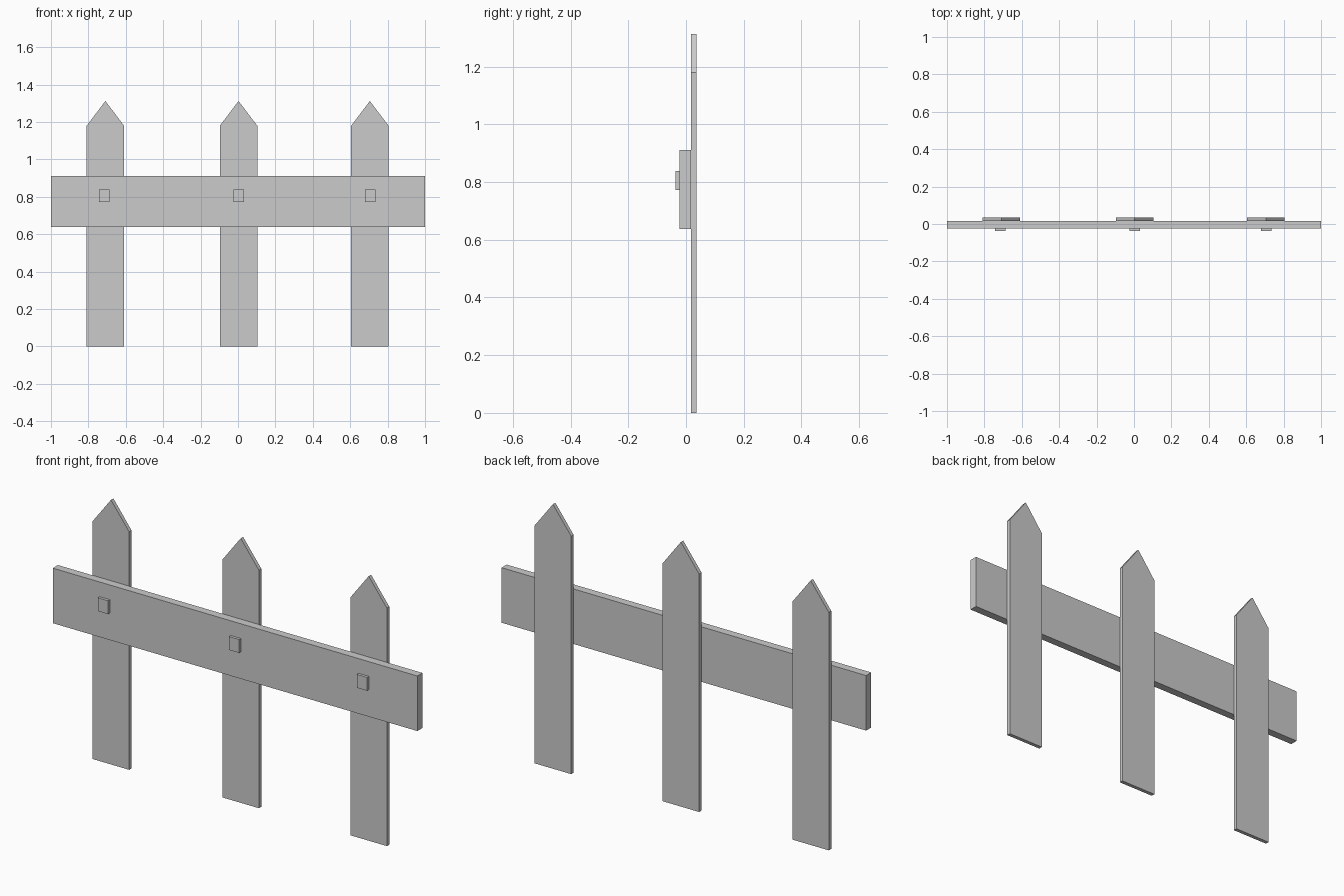
import bpy, bmesh

if "Cube" in bpy.data.objects:
    bpy.data.objects.remove(bpy.data.objects["Cube"])


def prism(name, profile, y0, y1):
    """Extrude an (x, z) outline from y0 to y1."""
    bm = bmesh.new()
    face = bm.faces.new([bm.verts.new((x, y0, z)) for x, z in profile])
    out = bmesh.ops.extrude_face_region(bm, geom=[face])
    verts = [v for v in out["geom"] if isinstance(v, bmesh.types.BMVert)]
    bmesh.ops.translate(bm, verts=verts, vec=(0, y1 - y0, 0))
    bmesh.ops.recalc_face_normals(bm, faces=bm.faces)
    mesh = bpy.data.meshes.new(name)
    bm.to_mesh(mesh)
    bm.free()
    obj = bpy.data.objects.new(name, mesh)
    bpy.context.collection.objects.link(obj)
    return obj


def rect(x0, x1, z0, z1):
    return [(x0, z0), (x1, z0), (x1, z1), (x0, z1)]


RAIL_FRONT, RAIL_BACK = -0.023, 0.017

# Horizontal rail
prism("rail", rect(-1, 1, 0.638, 0.911), RAIL_FRONT, RAIL_BACK)

# Pointed pickets behind the rail, each with a square peg on the front
for side, x in (("left", -0.709), ("middle", 0.003), ("right", 0.705)):
    w = 0.1
    outline = [(x - w, 0), (x + w, 0), (x + w, 1.18), (x, 1.312), (x - w, 1.18)]
    prism(f"picket_{side}", outline, RAIL_BACK, 0.036)
    px = x - 0.006 if side == "left" else x + 0.001
    prism(f"peg_{side}", rect(px - 0.028, px + 0.028, 0.772, 0.838),
          -0.037, RAIL_FRONT)
